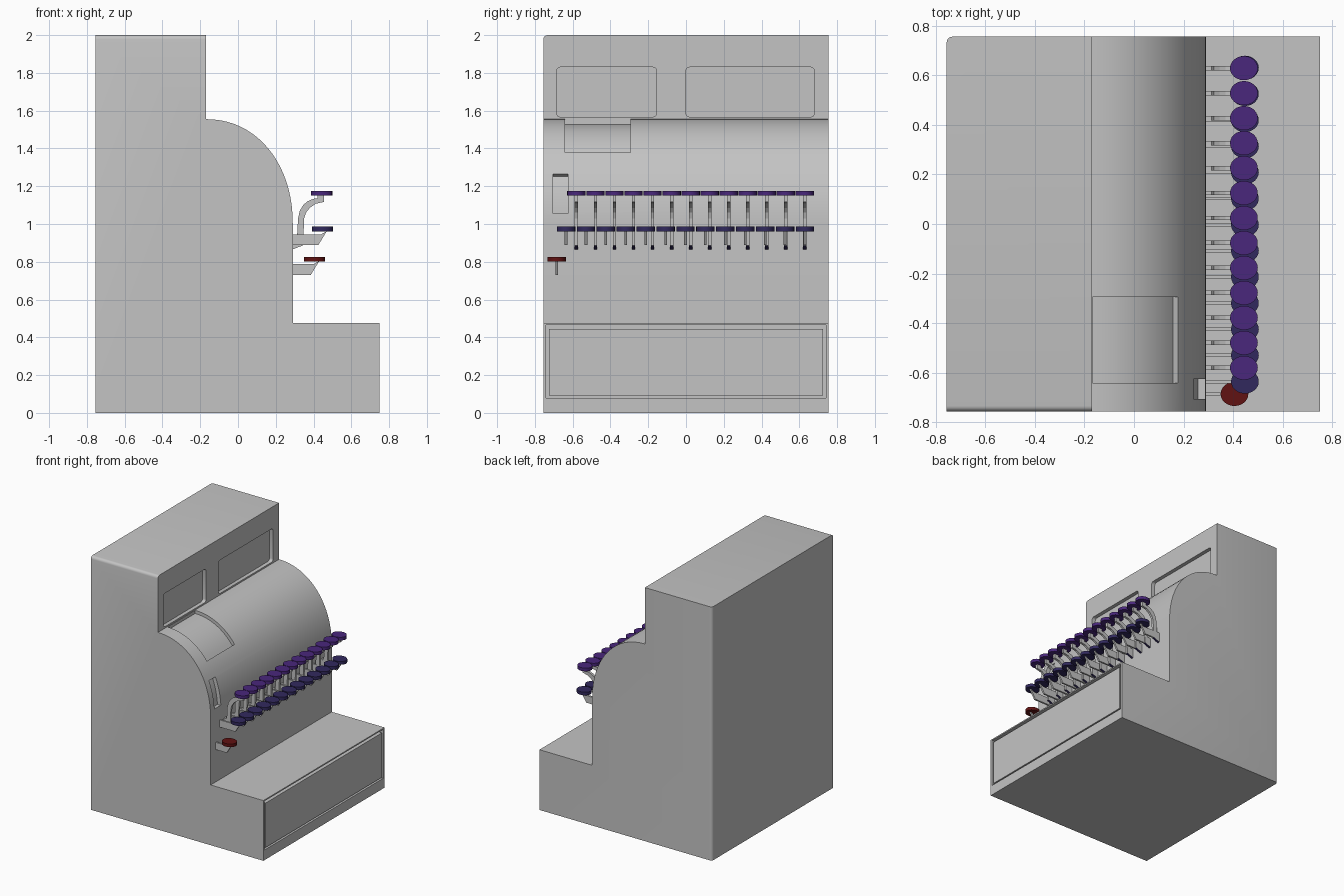
import bpy, bmesh, math
from mathutils import Matrix

cube = bpy.data.objects.get("Cube")
if cube:
    bpy.data.objects.remove(cube, do_unlink=True)


def material(name, rgb):
    m = bpy.data.materials.new(name)
    m.use_nodes = True
    m.diffuse_color = (*rgb, 1)
    bsdf = next(n for n in m.node_tree.nodes if n.type == 'BSDF_PRINCIPLED')
    bsdf.inputs["Base Color"].default_value = (*rgb, 1)
    return m


GREY = material("casing grey", (0.55, 0.55, 0.55))
PURPLE = material("key purple", (0.067, 0.02, 0.2))
NAVY = material("key navy", (0.031, 0.022, 0.11))
RED = material("key red", (0.12, 0.006, 0.006))


def make(name, bm, *mats):
    bmesh.ops.recalc_face_normals(bm, faces=bm.faces)
    mesh = bpy.data.meshes.new(name)
    bm.to_mesh(mesh)
    bm.free()
    for m in mats:
        mesh.materials.append(m)
    ob = bpy.data.objects.new(name, mesh)
    bpy.context.collection.objects.link(ob)
    return ob


def smooth(ob):
    bpy.ops.object.select_all(action='DESELECT')
    ob.select_set(True)
    bpy.context.view_layer.objects.active = ob
    bpy.ops.object.shade_smooth_by_angle(angle=math.radians(30))


def extrude(points, y0, y1):
    """Extrude an x-z outline along y."""
    bm = bmesh.new()
    face = bm.faces.new([bm.verts.new((x, y0, z)) for x, z in points])
    new = bmesh.ops.extrude_face_region(bm, geom=[face])["geom"]
    bmesh.ops.translate(bm, vec=(0, y1 - y0, 0),
                        verts=[v for v in new if isinstance(v, bmesh.types.BMVert)])
    return bm


def block(x0, x1, y0, y1, z0, z1, radius=0):
    """Box with optionally rounded corners as seen along x."""
    bm = extrude([(x0, z0), (x1, z0), (x1, z1), (x0, z1)], y0, y1)
    if radius:
        edges = [e for e in bm.edges
                 if abs(e.verts[0].co.x - e.verts[1].co.x) > 0.001]
        bmesh.ops.bevel(bm, geom=edges, offset=radius, segments=4,
                        profile=0.5, affect='EDGES')
    return bm


def arc(deg0, deg1, steps, grow=0.0):
    """Points on the swollen quarter curve of the casing front."""
    pts = []
    for i in range(steps + 1):
        t = math.radians(deg0 + (deg1 - deg0) * i / steps)
        c, s = max(math.cos(t), 0), max(math.sin(t), 0)
        pts.append((-0.17 + (0.46 + grow) * c ** 0.952,
                    1.0 + (0.555 + grow) * s ** 0.952))
    return pts


def curved_cutter(deg0, deg1, y0, y1, depth):
    return extrude(arc(deg0, deg1, 12, -depth) + arc(deg1, deg0, 12, 0.03), y0, y1)


def cut(ob, bm):
    cutter = make("cutter", bm)
    cutter.hide_render = True
    mod = ob.modifiers.new("cut", 'BOOLEAN')
    mod.operation, mod.solver, mod.object = 'DIFFERENCE', 'EXACT', cutter
    bpy.context.view_layer.objects.active = ob
    bpy.ops.object.modifier_apply(modifier=mod.name)
    bpy.data.objects.remove(cutter, do_unlink=True)


# Casing: stepped outline with a rounded shoulder
W = 0.755
outline = [(-W, 0), (0.75, 0), (0.75, 0.475), (0.29, 0.475)]
outline += arc(0, 90, 20) + [(-0.17, 2), (-W, 2)]
bm = extrude(outline, -W, W)


def softened(e):
    a, b = (v.co for v in e.verts)
    top = min(a.z, b.z) > 1.99 and max(a.y, b.y) < -0.75
    back = max(a.x, b.x) < -0.75 and min(a.y, b.y) > 0.75
    return top or back


bmesh.ops.bevel(bm, geom=[e for e in bm.edges if softened(e)], offset=0.022,
                segments=4, profile=0.5, affect='EDGES')
casing = make("casing", bm, GREY)

# Recesses: two display windows, drawer, curved paper lid, side slot
for y0, y1 in ((-0.685, -0.155), (0.0, 0.68)):
    cut(casing, block(-0.2, -0.1, y0, y1, 1.567, 1.83, 0.02))
cut(casing, block(0.72, 0.8, -0.74, 0.74, 0.08, 0.465))
cut(casing, curved_cutter(42, 89.7, -0.64, -0.295, 0.025))
cut(casing, curved_cutter(5, 27.4, -0.705, -0.625, 0.03))
smooth(casing)

# Drawer front
make("drawer_front", block(0.715, 0.748, -0.725, 0.725, 0.092, 0.443), GREY)


def key_cap(name, x, y, z, mat):
    bm = bmesh.new()
    bmesh.ops.create_cone(bm, cap_ends=True, segments=24, radius1=0.056,
                          radius2=0.056, depth=0.025,
                          matrix=Matrix.Translation((x, y, z))
                          @ Matrix.Diagonal((1, 0.87, 1, 1)))
    smooth(make(name, bm, mat))


def lever(name, points, y, width, tip=None):
    """Flat key arm; the slanted underside may carry a second colour."""
    bm = extrude(points, y - width / 2, y + width / 2)
    mats = [GREY]
    if tip:
        mats.append(tip)
        bm.normal_update()
        for f in bm.faces:
            if f.calc_center_median().z < 0.885 and abs(f.normal.z) > 0.5:
                f.material_index = 1
    make(name, bm, *mats)


UPPER_ARM = [(0.28, 0.94), (0.313, 0.94), (0.318, 1.03), (0.327, 1.07),
             (0.345, 1.1), (0.368, 1.12), (0.398, 1.133), (0.455, 1.14),
             (0.455, 1.117), (0.41, 1.107), (0.38, 1.085), (0.36, 1.06),
             (0.35, 1.03), (0.345, 0.887), (0.28, 0.862)]
LOWER_ARM = [(0.28, 0.945), (0.44, 0.945), (0.47, 0.962), (0.425, 0.888), (0.28, 0.888)]

# Two rows of thirteen keys on arms
for i in range(13):
    y = -0.58 + i * 0.1007
    lever(f"upper_arm_{i + 1}", UPPER_ARM, y, 0.018, NAVY)
    make(f"upper_pin_{i + 1}",
         block(0.42, 0.455, y - 0.009, y + 0.009, 1.12, 1.152), GREY)
    key_cap(f"upper_key_{i + 1}", 0.443, y, 1.163, PURPLE)
    y = -0.635 + i * 0.1054
    lever(f"lower_arm_{i + 1}", LOWER_ARM, y, 0.014)
    key_cap(f"lower_key_{i + 1}", 0.447, y, 0.973, NAVY)

# Single red key below the rows
lever("red_key_arm", [(x - 0.04 if x > 0.3 else x, z - 0.158) for x, z in LOWER_ARM],
      -0.685, 0.014)
key_cap("red_key", 0.405, -0.685, 0.813, RED)
